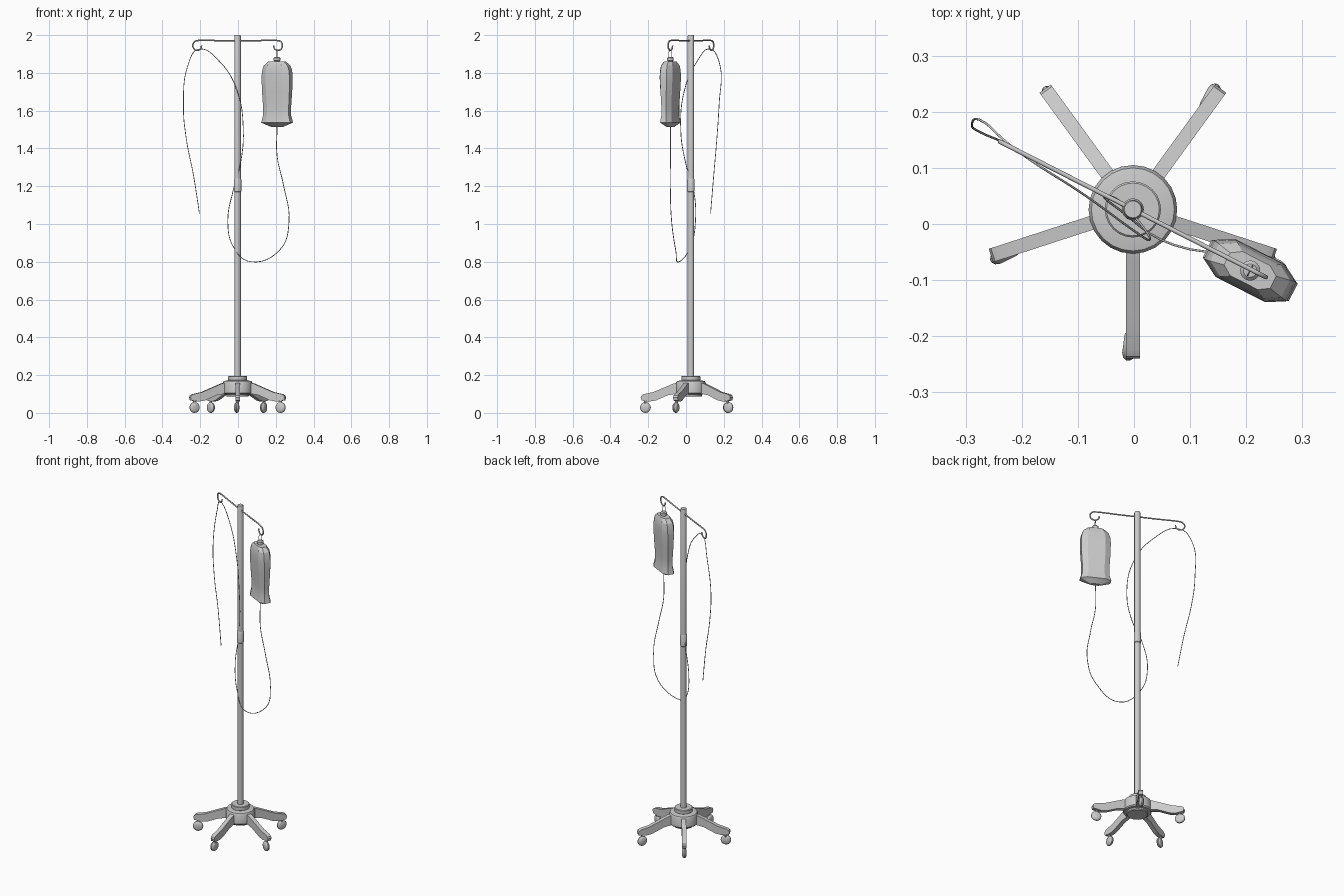
import bpy, bmesh
from math import sin, cos, pi, radians
from mathutils import Matrix, Vector

if "Cube" in bpy.data.objects:
    bpy.data.objects.remove(bpy.data.objects["Cube"])

CX, CY = -0.002, 0.026          # pole axis
BAR = radians(-27)              # direction of the hanging bar


def make(name, bm, matrix=Matrix(), angle=35):
    bm.transform(matrix)
    bmesh.ops.recalc_face_normals(bm, faces=bm.faces[:])
    me = bpy.data.meshes.new(name)
    bm.to_mesh(me)
    bm.free()
    ob = bpy.data.objects.new(name, me)
    bpy.context.collection.objects.link(ob)
    smooth(ob, angle)
    return ob


def smooth(ob, angle=35):
    bpy.ops.object.select_all(action='DESELECT')
    ob.select_set(True)
    bpy.context.view_layer.objects.active = ob
    bpy.ops.object.shade_smooth_by_angle(angle=radians(angle))


def loft(rings):
    bm = bmesh.new()
    vs = [[bm.verts.new(p) for p in r] for r in rings]
    n = len(vs[0])
    for a, b in zip(vs, vs[1:]):
        for i in range(n):
            bm.faces.new((a[i], a[(i + 1) % n], b[(i + 1) % n], b[i]))
    bm.faces.new(vs[0][::-1])
    bm.faces.new(vs[-1])
    return bm


def lathe(name, profile, matrix, n=24):
    rings = [[(r * cos(2 * pi * i / n), r * sin(2 * pi * i / n), z) for i in range(n)]
             for r, z in profile]
    return make(name, loft(rings), matrix)


def tube(name, points, radius, matrix=Matrix()):
    cu = bpy.data.curves.new(name, 'CURVE')
    cu.dimensions = '3D'
    cu.bevel_depth = radius
    cu.bevel_resolution = 2
    cu.resolution_u = 6
    cu.use_fill_caps = True
    sp = cu.splines.new('BEZIER')
    sp.bezier_points.add(len(points) - 1)
    for bp, p in zip(sp.bezier_points, points):
        bp.co = matrix @ Vector(p)
        bp.handle_left_type = bp.handle_right_type = 'AUTO'
    ob = bpy.data.objects.new(name, cu)
    bpy.context.collection.objects.link(ob)
    bpy.ops.object.select_all(action='DESELECT')
    ob.select_set(True)
    bpy.context.view_layer.objects.active = ob
    bpy.ops.object.convert(target='MESH')
    smooth(bpy.context.object, 60)


AXIS = Matrix.Translation((CX, CY, 0))

# Hub, collar and pole
lathe("base_hub", [(.055, .086), (.06, .09), (.06, .098), (.074, .1), (.079, .106),
                   (.079, .158), (.074, .168), (.05, .173)], AXIS)
lathe("base_collar", [(.046, .17), (.05, .174), (.05, .193), (.047, .196)], AXIS)
lathe("lower_pole", [(.017, .17), (.017, 1.2)], AXIS)
lathe("pole_sleeve", [(.017, 1.17), (.0195, 1.173), (.0195, 1.235), (.017, 1.24)], AXIS)
lathe("upper_pole", [(.017, 1.2), (.017, 1.994), (.015, 2.0)], AXIS)

# Five arched legs, each with a caster
LEG = [(.06, .162), (.09, .156), (.2, .11), (.25, .099), (.262, .092), (.266, .082),
       (.262, .066), (.22, .06), (.185, .066), (.12, .094), (.06, .104)]
WHEEL = [(.016, -.012), (.024, -.009), (.0285, -.003), (.0285, .003), (.024, .009), (.016, .012)]
for k, side in enumerate((-1, -1, 1, 0, 1)):
    m = AXIS @ Matrix.Rotation(radians(-90 + 72 * k), 4, 'Z')
    make(f"leg_{k + 1}", loft([[(r, y, z) for r, z in LEG] for y in (-.0125, .0125)]), m)
    wm = (m @ Matrix.Translation((.241, .005 * side, .0285))
          @ Matrix.Rotation(radians(8 * side), 4, 'Z') @ Matrix.Rotation(pi / 2, 4, 'X'))
    lathe(f"caster_wheel_{k + 1}", WHEEL, wm, 20)
    lathe(f"caster_stem_{k + 1}", [(.007, .035), (.007, .07)],
          m @ Matrix.Translation((.241, 0, 0)), 10)

# Hanging bar with a curled hook at each end
HR, HU, HZ = .026, .24, 1.945
right = [(HU + HR * sin(a), 0, HZ + HR * cos(a))
         for a in [radians(d) for d in range(0, 285, 30)]]
left = [(-x, y, z) for x, y, z in reversed(right)]
m_bar = AXIS @ Matrix.Rotation(BAR, 4, 'Z')
tube("hook_bar", left + [(-.1, 0, HZ + HR), (.1, 0, HZ + HR)] + right, .004, m_bar)

# Fluid bag: lofted octagonal sections (half width, half depth, height)
SECT = [(.03, .01, 1.513), (.086, .035, 1.537), (.076, .029, 1.575), (.076, .029, 1.62),
        (.081, .034, 1.7), (.083, .038, 1.775), (.08, .037, 1.81), (.071, .034, 1.838),
        (.046, .024, 1.86)]
rings = [[(sx * w, sy * d, z) for sx, sy in ((1, -.5), (1, .5), (.6, 1), (-.6, 1),
                                             (-1, .5), (-1, -.5), (-.6, -1), (.6, -1))]
         for w, d, z in SECT]
m_bag = Matrix.Translation((.207, -.083, 0)) @ Matrix.Rotation(BAR, 4, 'Z')
make("fluid_bag", loft(rings), m_bag, 25)
lathe("bag_cap", [(.013, 1.857), (.013, 1.863), (.018, 1.865), (.018, 1.878), (.012, 1.884)],
      m_bag, 16)
tube("bag_hanger", [(0, -.008, 1.88), (0, -.009, 1.9), (0, 0, 1.922), (0, .009, 1.9),
                    (0, .008, 1.88)], .0015, m_bag)

# Drip line: drops from the bag, loops past the pole and drapes over the far hook
PATH = [(.207, -.082, 1.52), (.207, -.082, 1.36), (.24, -.083, 1.21), (.27, -.076, 1.013),
        (.223, -.055, .865), (.07, -.037, .80), (-.025, .025, .88), (-.054, .05, 1.013),
        (-.025, .04, 1.18), (.012, .0, 1.315), (.028, -.028, 1.5), (-.003, -.01, 1.7),
        (-.093, .055, 1.855), (-.21, .132, 1.925), (-.265, .18, 1.84), (-.289, .175, 1.63),
        (-.273, .163, 1.447), (-.236, .147, 1.26), (-.204, .13, 1.055)]
tube("drip_line", PATH, .002)
